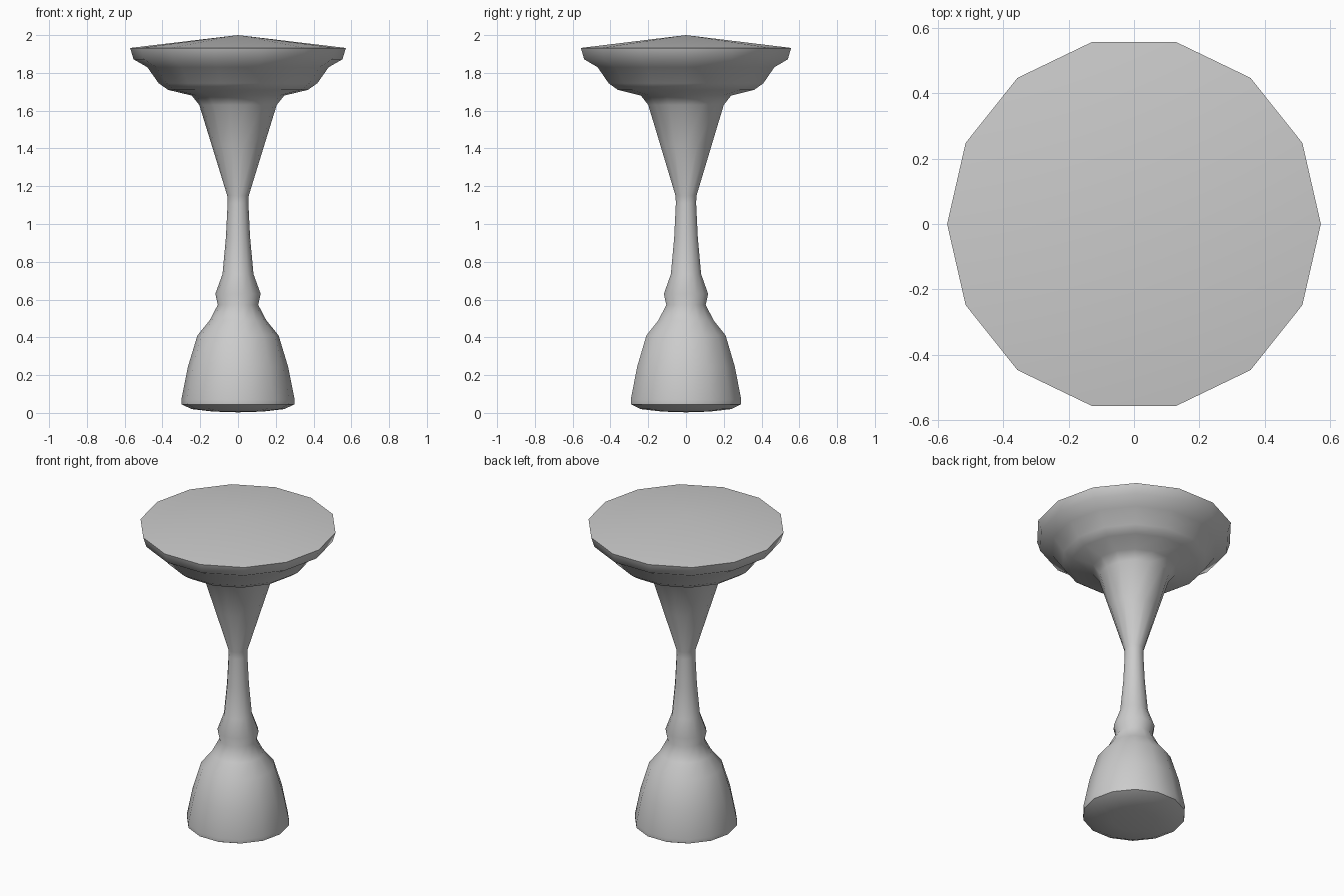
import bpy, bmesh, math

if "Cube" in bpy.data.objects:
    bpy.data.objects.remove(bpy.data.objects["Cube"])

SIDES = 14

# Profile as (radius, height), from bottom centre to top centre
PROFILE = [
    (0, 0.003), (0.13, 0.007), (0.245, 0.02),                          # shallow underside
    (0.298, 0.045), (0.3, 0.07), (0.265, 0.245), (0.215, 0.41),        # bell foot
    (0.15, 0.49), (0.107, 0.572), (0.12, 0.63), (0.082, 0.735),        # collar
    (0.064, 0.93), (0.055, 1.11), (0.057, 1.15),                       # thin stem
    (0.14, 1.42), (0.205, 1.63), (0.245, 1.68),                        # flared neck
    (0.37, 1.71), (0.42, 1.745), (0.48, 1.83), (0.553, 1.872),         # bowl
    (0.571, 1.932), (0, 2.0),                                          # rim and low cone top
]


def lathe(name, profile, sides):
    bm = bmesh.new()
    verts = [bm.verts.new((r, 0, z)) for r, z in profile]
    edges = [bm.edges.new(pair) for pair in zip(verts, verts[1:])]
    bmesh.ops.spin(bm, geom=verts + edges, cent=(0, 0, 0), axis=(0, 0, 1),
                   angle=math.tau, steps=sides, use_duplicate=False)
    bmesh.ops.remove_doubles(bm, verts=bm.verts[:], dist=1e-4)
    bmesh.ops.recalc_face_normals(bm, faces=bm.faces[:])
    mesh = bpy.data.meshes.new(name)
    bm.to_mesh(mesh)
    bm.free()
    obj = bpy.data.objects.new(name, mesh)
    bpy.context.collection.objects.link(obj)
    return obj


# Turned pedestal table, smooth with a crisp rim and foot edge
table = lathe("pedestal_table", PROFILE, SIDES)
bpy.context.view_layer.objects.active = table
table.select_set(True)
bpy.ops.object.shade_smooth_by_angle(angle=math.radians(58))
